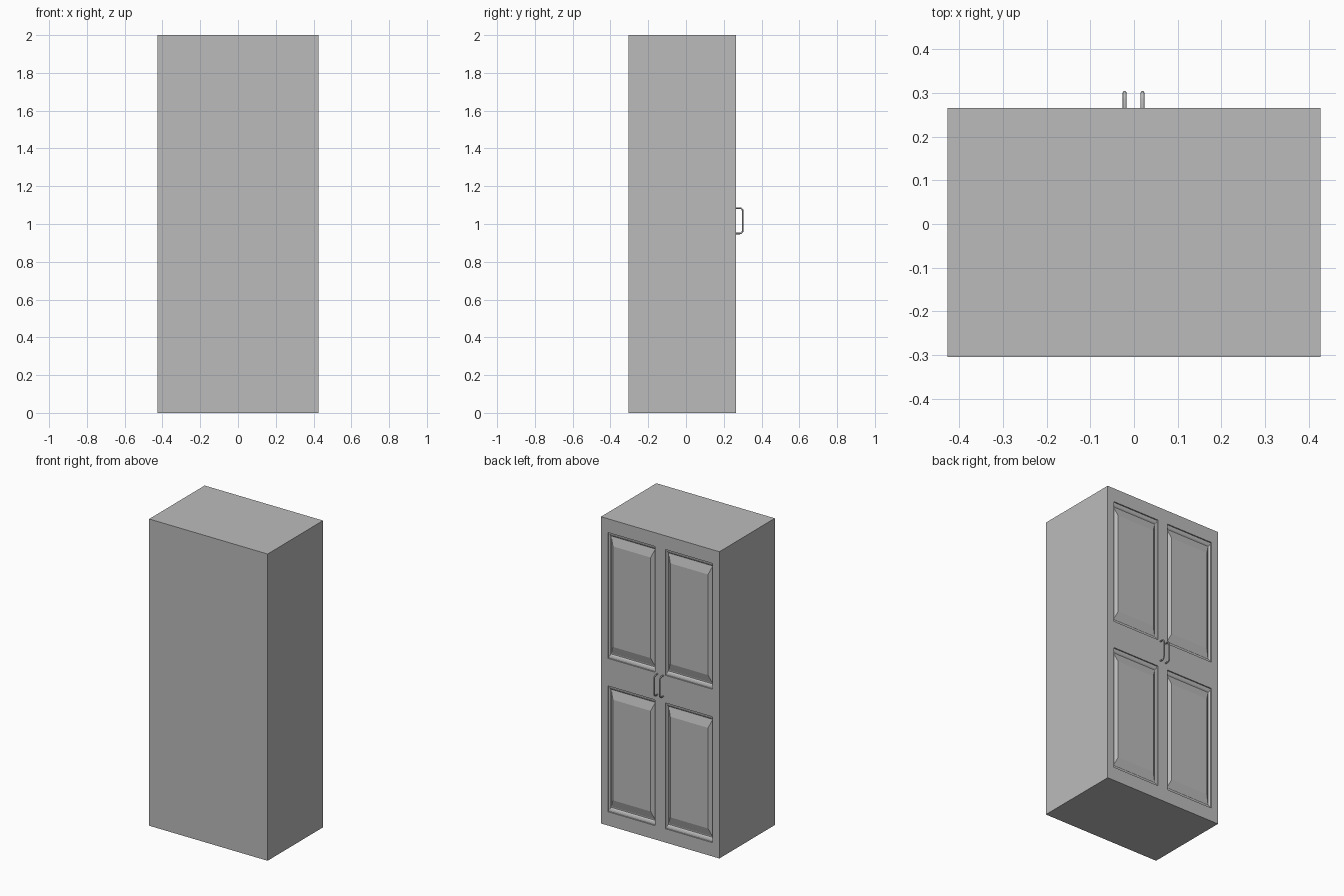
import bpy
import bmesh
from mathutils import Vector

cube = bpy.data.objects.get("Cube")
if cube:
    bpy.data.objects.remove(cube, do_unlink=True)

HALF_W, FRONT, DOOR, HEIGHT = 0.427, -0.305, 0.266, 2.0


def material(name, value):
    mat = bpy.data.materials.new(name)
    mat.use_nodes = True
    colour = (value, value, value, 1)
    mat.diffuse_color = colour
    mat.node_tree.nodes["Principled BSDF"].inputs["Base Color"].default_value = colour
    return mat


grey = material("plain_grey", 0.5)

# Panel moulding: (fraction of half size, depth below the door face)
MOULDING = [(1.0, 0.008), (0.975, 0.009), (0.955, 0.012), (0.94, 0.018),
            (0.925, 0.018), (0.80, 0.003)]


def add_panel(bm, face):
    """Sink a moulded border into a door cell, with a raised field inside."""
    centre = face.calc_center_median()
    corners = [v.co.copy() for v in face.verts]
    ring = list(face.verts)
    bm.faces.remove(face)
    for scale, depth in MOULDING:
        inner = [bm.verts.new(centre + (c - centre) * scale - Vector((0, depth, 0)))
                 for c in corners]
        for i in range(4):
            j = (i + 1) % 4
            bm.faces.new((ring[i], ring[j], inner[j], inner[i]))
        ring = inner
    bm.faces.new(ring)


# Cabinet: the door face is a grid, extruded to the far side and closed
xs = [-HALF_W, -0.377, -0.037, 0.037, 0.377, HALF_W]
zs = [0, 0.09, 0.91, 1.09, 1.91, HEIGHT]
bm = bmesh.new()
grid = [[bm.verts.new((x, DOOR, z)) for x in xs] for z in zs]
panels = []
for r in range(5):
    for c in range(5):
        f = bm.faces.new((grid[r][c], grid[r][c + 1], grid[r + 1][c + 1], grid[r + 1][c]))
        if r % 2 and c % 2:
            panels.append(f)
rim = [e for e in bm.edges if e.is_boundary]
result = bmesh.ops.extrude_edge_only(bm, edges=rim)["geom"]
for v in result:
    if isinstance(v, bmesh.types.BMVert):
        v.co.y = FRONT
bmesh.ops.contextual_create(bm, geom=[e for e in bm.edges if e.is_boundary])
for f in panels:
    add_panel(bm, f)
bmesh.ops.recalc_face_normals(bm, faces=bm.faces)
mesh = bpy.data.meshes.new("cabinet")
bm.to_mesh(mesh)
bm.free()
mesh.materials.append(grey)
bpy.context.collection.objects.link(bpy.data.objects.new("cabinet", mesh))


# Handles: a round bar bent into a bracket
def add_handle(name, x):
    reach, half, bend, mid = 0.3005, 0.067, 0.016, 1.017
    upper = [(DOOR - 0.003, half), (reach - bend, half), (reach - bend * 0.5, half - bend * 0.13),
             (reach - bend * 0.13, half - bend * 0.5), (reach, half - bend)]
    path = upper + [(y, -z) for y, z in reversed(upper)]
    curve = bpy.data.curves.new(name, "CURVE")
    curve.dimensions = "3D"
    curve.bevel_depth = 0.0045
    curve.bevel_resolution = 2
    curve.use_fill_caps = True
    spline = curve.splines.new("POLY")
    spline.points.add(len(path) - 1)
    for point, (y, z) in zip(spline.points, path):
        point.co = (x, y, mid + z, 1)
    curve.materials.append(grey)
    bpy.context.collection.objects.link(bpy.data.objects.new(name, curve))


add_handle("left_handle", 0.0195)
add_handle("right_handle", -0.0215)
